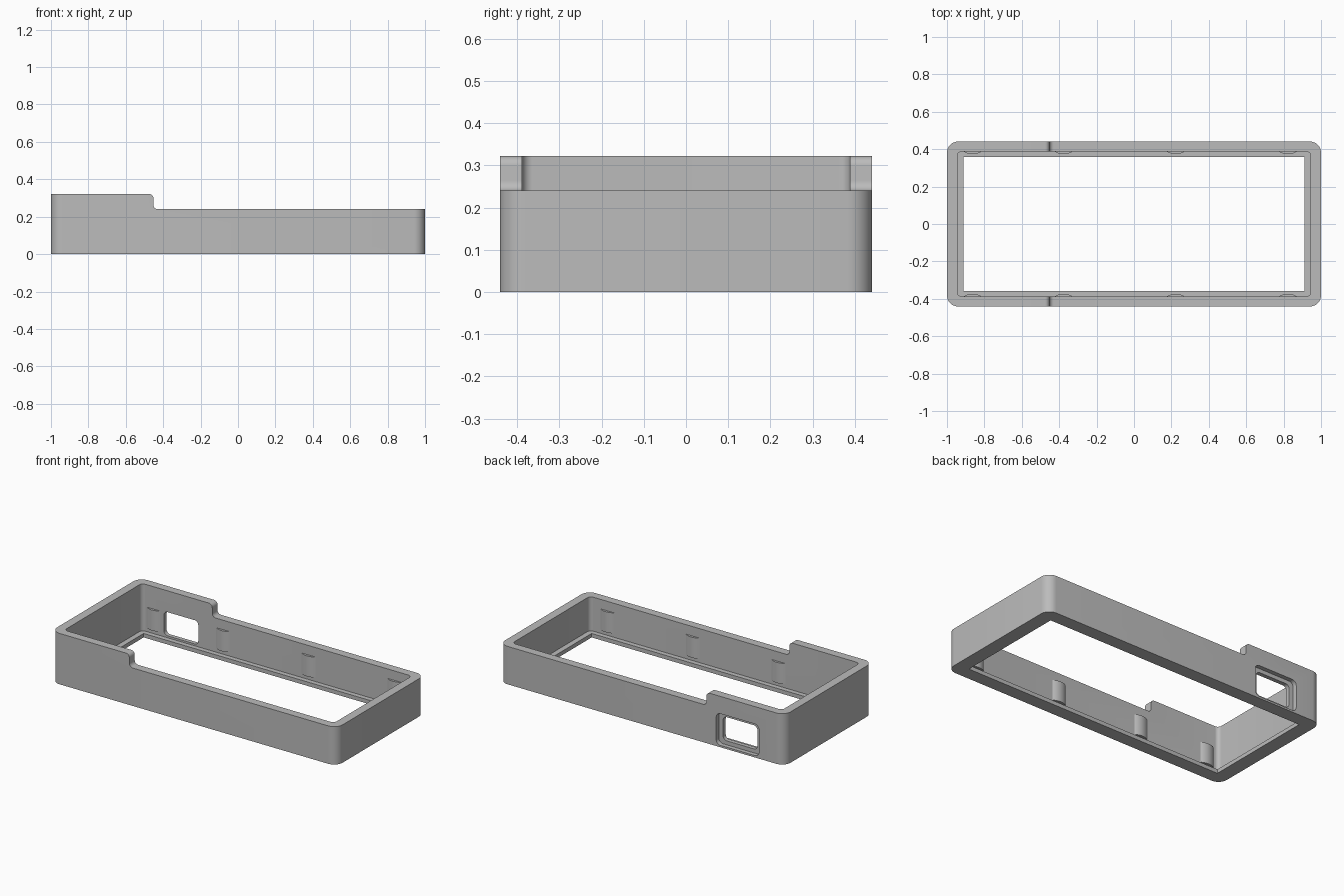
import bpy, bmesh, math
from mathutils import Matrix, Vector

cube = bpy.data.objects.get("Cube")
if cube:
    bpy.data.objects.remove(cube, do_unlink=True)

grey = bpy.data.materials.new("mid grey")
grey.use_nodes = True
grey.diffuse_color = (0.5, 0.5, 0.5, 1)
grey.node_tree.nodes["Principled BSDF"].inputs["Base Color"].default_value = (0.5, 0.5, 0.5, 1)


def arc(cx, cy, r, start, end, n=8):
    """Points on an arc, angles in degrees."""
    angles = [math.radians(start + (end - start) * i / n) for i in range(n + 1)]
    return [(cx + r * math.cos(a), cy + r * math.sin(a)) for a in angles]


def rounded_rect(hx, hy, r, cx=0, cy=0):
    """Outline of a rectangle with rounded corners, from its half sizes."""
    pts = []
    for k, (sx, sy) in enumerate([(1, 1), (-1, 1), (-1, -1), (1, -1)]):
        pts += arc(cx + sx * (hx - r), cy + sy * (hy - r), r, 90 * k, 90 * k + 90)
    return pts


def prism(name, pts, low, high, axis="Z"):
    """Extrude an outline along z, or an (x, z) outline along y."""
    bm = bmesh.new()
    if axis == "Z":
        verts = [bm.verts.new((a, b, low)) for a, b in pts]
        move = Vector((0, 0, high - low))
    else:
        verts = [bm.verts.new((a, low, b)) for a, b in pts]
        move = Vector((0, high - low, 0))
    face = bm.faces.new(verts)
    ext = bmesh.ops.extrude_face_region(bm, geom=[face])
    new = [v for v in ext["geom"] if isinstance(v, bmesh.types.BMVert)]
    bmesh.ops.translate(bm, verts=new, vec=move)
    bmesh.ops.recalc_face_normals(bm, faces=bm.faces)
    mesh = bpy.data.meshes.new(name)
    bm.to_mesh(mesh)
    bm.free()
    mesh.materials.append(grey)
    obj = bpy.data.objects.new(name, mesh)
    bpy.context.collection.objects.link(obj)
    return obj


def select_only(obj):
    bpy.ops.object.select_all(action="DESELECT")
    obj.select_set(True)
    bpy.context.view_layer.objects.active = obj


def combine(target, tool, operation):
    """Apply a boolean and remove the tool."""
    tool.hide_render = True
    mod = target.modifiers.new("boolean", "BOOLEAN")
    mod.object, mod.operation, mod.solver = tool, operation, "EXACT"
    select_only(target)
    bpy.ops.object.modifier_apply(modifier=mod.name)
    bpy.data.objects.remove(tool, do_unlink=True)


LOW, HIGH, STEP, FILLET = 0.24, 0.322, -0.452, 0.024
INNER_Y, LEDGE = 0.388, 0.025

# Outer shell with rounded vertical corners
frame = prism("case_frame", rounded_rect(1, 0.441, 0.06), 0, HIGH)

# Lower the rim beyond the filleted step
step = arc(STEP - FILLET, HIGH - FILLET, FILLET, 90, 0)
step += arc(STEP + FILLET, LOW + FILLET, FILLET, 180, 270)
step += [(1.2, LOW), (1.2, 0.5), (STEP - FILLET, 0.5)]
combine(frame, prism("step_cutter", step, -0.6, 0.6, "Y"), "DIFFERENCE")

# Cavity, leaving a thin ledge around the open bottom
combine(frame, prism("cavity_cutter", rounded_rect(0.945, INNER_Y, 0.025), LEDGE, 0.6), "DIFFERENCE")
opening = [(-0.911, -0.357), (0.911, -0.357), (0.911, 0.357), (-0.911, 0.357)]
combine(frame, prism("opening_cutter", opening, -0.2, 0.2), "DIFFERENCE")

# Port in the back wall: shallow outer recess and through hole
port = (-0.67, 0.112)
combine(frame, prism("recess_cutter", rounded_rect(0.15, 0.1, 0.03, *port), 0.414, 0.6, "Y"), "DIFFERENCE")
combine(frame, prism("hole_cutter", rounded_rect(0.12, 0.075, 0.025, *port), 0.3, 0.6, "Y"), "DIFFERENCE")

select_only(frame)
bpy.ops.object.shade_smooth_by_angle(angle=math.radians(30))

# Curved snap bumps along both long inner walls
RADIUS, DEPTH = 0.085, 0.015
for side, label in ((1, "back"), (-1, "front")):
    for i, x in enumerate((-0.863, -0.376, 0.223, 0.823)):
        half = math.degrees(math.acos(1 - DEPTH / RADIUS))
        centre = side * (INNER_Y - DEPTH + RADIUS)
        middle = -90 * side
        curve = arc(x, centre, RADIUS, middle - half, middle + half, 12)
        root = side * (INNER_Y + 0.005)
        outline = curve + [(curve[-1][0], root), (curve[0][0], root)]
        bump = prism(f"{label}_snap_bump_{i + 1}", outline, 0.05, 0.18)
        select_only(bump)
        bpy.ops.object.shade_smooth_by_angle(angle=math.radians(30))
